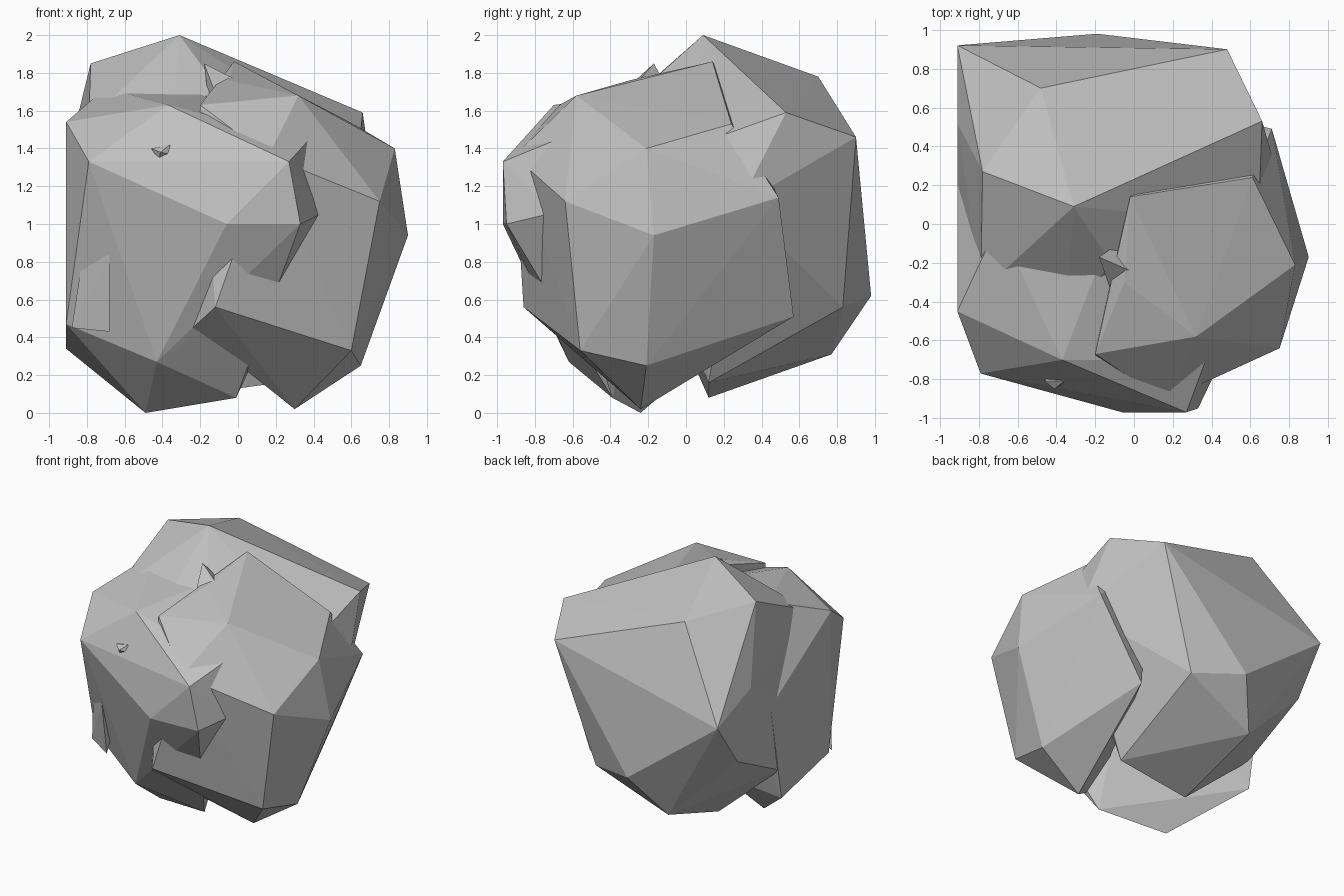
import bpy
import bmesh

# Remove the default cube only
default_cube = bpy.data.objects.get("Cube")
if default_cube:
    bpy.data.objects.remove(default_cube, do_unlink=True)


def make_material(name, color):
    material = bpy.data.materials.new(name)
    material.use_nodes = True
    material.diffuse_color = color
    for node in material.node_tree.nodes:
        if node.type == "BSDF_PRINCIPLED":
            node.inputs["Base Color"].default_value = color
            node.inputs["Roughness"].default_value = 0.9
    return material


def make_rock(name, corners, material):
    """Wrap a faceted stone around corners given in hundredths of a unit."""
    bm = bmesh.new()
    for corner in corners:
        bm.verts.new([value / 100 for value in corner])
    result = bmesh.ops.convex_hull(bm, input=list(bm.verts))
    # Drop corners that ended up inside the stone
    spare = {item for item in result["geom_interior"] + result["geom_unused"]
             if isinstance(item, bmesh.types.BMVert)}
    if spare:
        bmesh.ops.delete(bm, geom=list(spare), context="VERTS")
    bmesh.ops.recalc_face_normals(bm, faces=list(bm.faces))
    mesh = bpy.data.meshes.new(name)
    bm.to_mesh(mesh)
    bm.free()
    mesh.materials.append(material)
    rock = bpy.data.objects.new(name, mesh)
    bpy.context.collection.objects.link(rock)
    return rock


stone = make_material("stone_grey", (0.53, 0.53, 0.53, 1.0))

# Tall boulder at the back, leaning forward into the other two
back_boulder = [
    (-31, 9, 200), (-78, 27, 185), (-48, 70, 178), (66, 53, 159),
    (48, 90, 146), (-91, 92, 116), (-91, 52, 132), (-91, 68, 82),
    (-19, 98, 62), (18, 83, 56), (-39, 77, 31), (-36, 12, 8),
    (22, 12, 16), (-91, 20, 112), (-90, 15, 55), (31, 58, 77),
    (73, 28, 110), (64, 0, 140), (-12, -20, 174), (-79, -35, 155),
    (-35, -50, 148),
]

# Wide boulder on the left side of the front, flat along its outer side
front_boulder = [
    (-91, -45, 154), (-91, 28, 108), (-91, 15, 34), (-91, -42, 47),
    (-79, -77, 133), (-37, -70, 163), (27, -97, 133), (-6, -97, 100),
    (33, -95, 100), (45, -70, 106), (37, -70, 144), (22, -77, 70),
    (-43, -62, 27), (-1, -39, 8), (-49, -24, 0), (4, -45, 20),
    (-70, 0, 172), (-10, 0, 172),
]

# Blocky boulder on the other side
side_boulder = [
    (-2, 14, 186), (61, 24, 153), (83, -21, 140), (32, -58, 168),
    (75, -64, 112), (90, -17, 94), (71, 49, 114), (41, 57, 51),
    (65, -21, 25), (60, -56, 33), (30, -24, 2), (-12, -86, 56),
    (-24, -70, 45), (16, -91, 136), (-20, -67, 163), (-5, -30, 176),
]

# Small shards wedged between and on the boulders
top_shard = [(-18, -17, 185), (0, -25, 176), (-10, -40, 164), (-8, -10, 172), (-15, -25, 160)]
low_shard = [(-88, -50, 45), (-83, -56, 78), (-68, -67, 84), (-68, -61, 43), (-74, -40, 60)]
chip = [(-46, -81, 140), (-36, -81, 142), (-36, -82, 137), (-42, -82, 134), (-41, -85, 138), (-41, -70, 140)]

parts = {
    "back_boulder": back_boulder,
    "front_boulder": front_boulder,
    "side_boulder": side_boulder,
    "top_shard": top_shard,
    "low_shard": low_shard,
    "front_chip": chip,
}
for part_name, part_corners in parts.items():
    make_rock(part_name, part_corners, stone)
